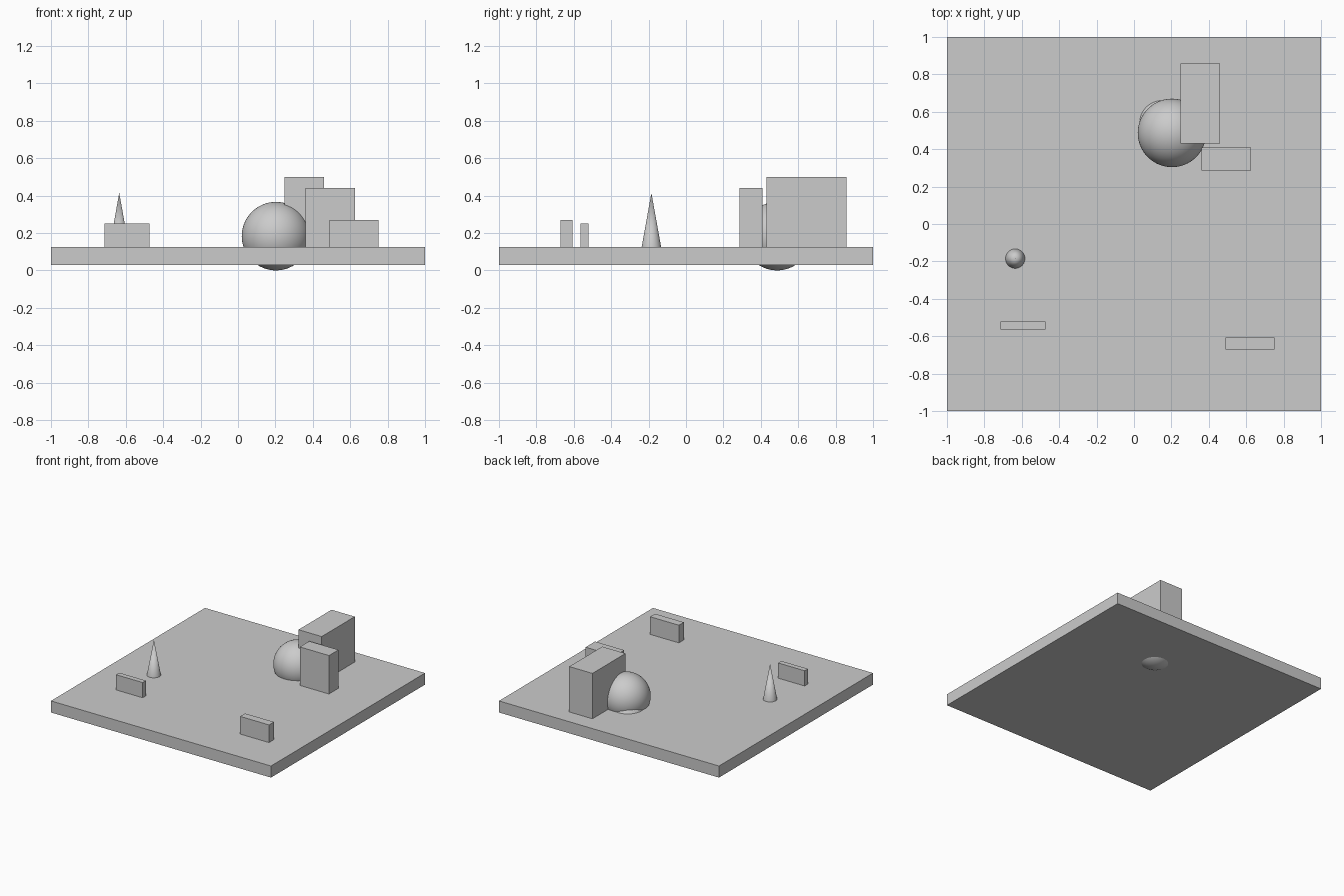
import bpy
import math

cube = bpy.data.objects.get("Cube")
if cube:
    bpy.data.objects.remove(cube, do_unlink=True)

# Single light grey material
GREY = (0.6, 0.6, 0.6, 1.0)
mat = bpy.data.materials.new("light_grey")
mat.use_nodes = True
mat.diffuse_color = GREY
bsdf = next(n for n in mat.node_tree.nodes if n.type == 'BSDF_PRINCIPLED')
bsdf.inputs["Base Color"].default_value = GREY

FLOOR = 0.125


def finish(name, smooth=False):
    obj = bpy.context.object
    obj.name = name
    obj.data.materials.append(mat)
    if smooth:
        bpy.ops.object.shade_smooth_by_angle(angle=math.radians(40))
    return obj


def box(name, x, y, z):
    """Box from (low, high) ranges on each axis."""
    spans = (x, y, z)
    bpy.ops.mesh.primitive_cube_add(size=1, location=[sum(s) / 2 for s in spans])
    obj = finish(name)
    obj.scale = [s[1] - s[0] for s in spans]
    bpy.ops.object.transform_apply(location=False, rotation=False, scale=True)


def cone(name, x, y, radius, height):
    """Pointed cone standing on the floor slab."""
    bpy.ops.mesh.primitive_cone_add(vertices=48, radius1=radius, radius2=0, depth=height,
                                    location=(x, y, FLOOR + height / 2))
    finish(name, smooth=True)


# Ground slab
box("floor_slab", (-1, 1), (-1, 1), (0.03, FLOOR))

# Upright blocks
box("tall_block", (0.249, 0.46), (0.43, 0.859), (FLOOR, 0.498))
box("medium_block", (0.361, 0.626), (0.287, 0.41), (FLOOR, 0.441))
box("low_block_left", (0.489, 0.751), (-0.67, -0.606), (FLOOR, 0.27))
box("low_block_right", (-0.714, -0.473), (-0.563, -0.521), (FLOOR, 0.25))

# Ball sunk through the slab
bpy.ops.mesh.primitive_uv_sphere_add(segments=64, ring_count=32, radius=0.183,
                                     location=(0.203, 0.487, 0.183))
finish("ball", smooth=True)

# Cones: one free standing, one mostly inside the ball
cone("slim_cone", -0.635, -0.185, 0.052, 0.289)
cone("wide_cone", 0.15, 0.54, 0.12, 0.21)
